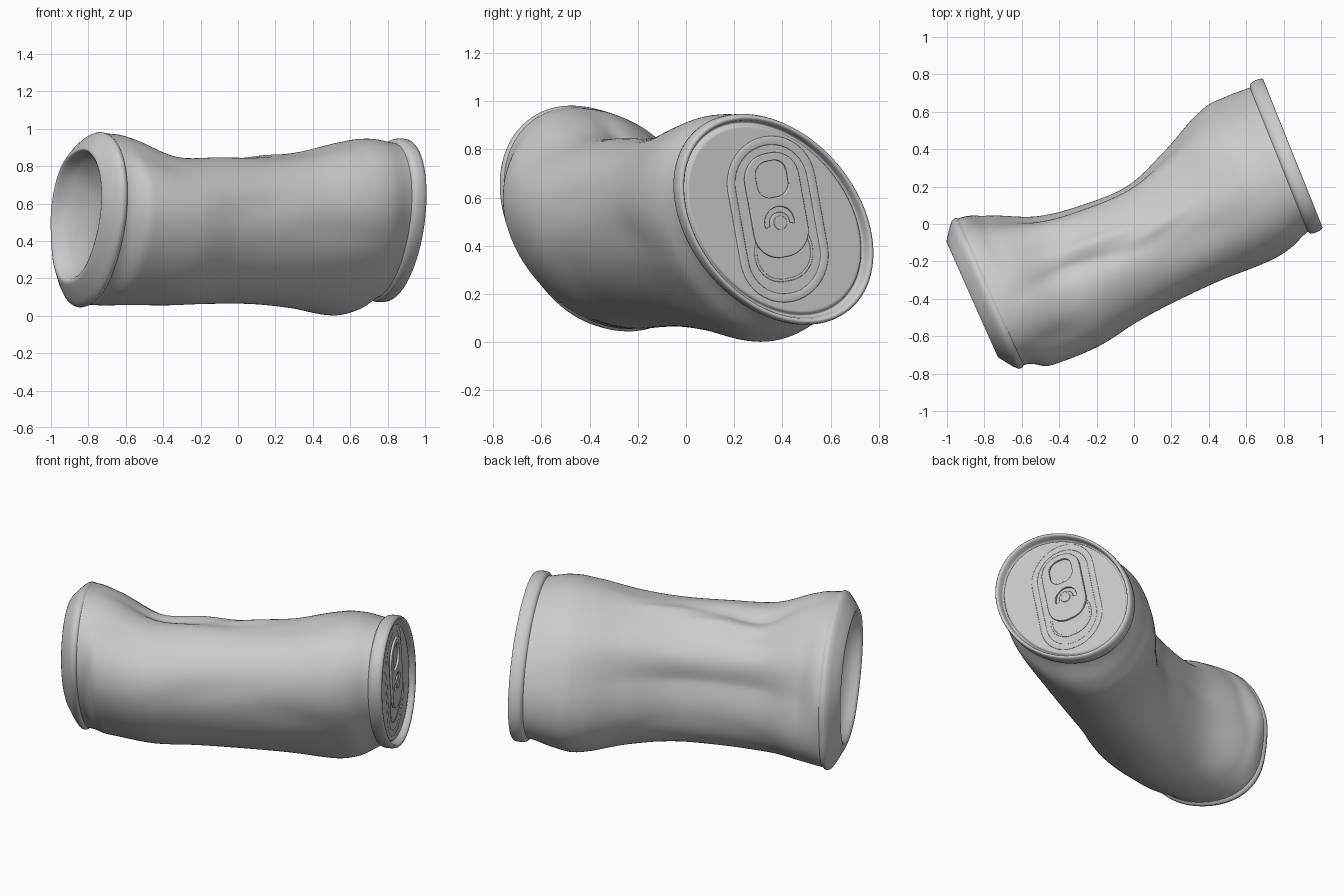
import bpy, bmesh, math
from math import sin, cos, pi, exp
from mathutils import Matrix, Vector

if "Cube" in bpy.data.objects:
    bpy.data.objects.remove(bpy.data.objects["Cube"])

# The can lies along AX; U is sideways across it, Z is up
AX, U, Z = Vector((.913, .407, 0)), Vector((-.407, .913, 0)), Vector((0, 0, 1))
N = 128


def place(a, t, r):
    u = r * cos(t)
    a += .038 * u * min(1, max(0, (a - .6) / .25))     # lid end is slightly skewed
    return AX * a + U * u + Z * (r * sin(t) + .51)


def oval(t):
    """Squashed circular section, long axis tilted 45 degrees."""
    return 1 / math.sqrt(cos(t + pi / 4) ** 2 / .257 + sin(t + pi / 4) ** 2 / .131)


def bump(t, centre, width):
    d = (t - centre + pi) % (2 * pi) - pi
    return exp(-(d / width) ** 2)


def bottom_oval(t):
    """Rounder section at the bottom end."""
    return (oval(t) + .04 * bump(t, 1.0, .6) + .012 * bump(t, 1.9, .4)
            - .05 * bump(t, 5.85, .45) + .014 * bump(t, 4.4, .5))


def cubic(p0, p1, p2, p3, f):
    return p1 + .5 * f * (p2 - p0 + f * (2 * p0 - 5 * p1 + 4 * p2 - p3
                                         + f * (3 * (p1 - p2) + p3 - p0)))


# Crushed wall: position along can, then width ratio at every 45 degrees
SECTIONS = [
    (-.86, (.96, 1.10, 1.06, 1.02, 1.05, 1.07, 1.07, .94)),
    (-.72, (.82, .99, 1.02, 1.02, 1.20, 1.19, 1.08, .90)),
    (-.45, (.52, .73, .70, .88, 1.25, 1.29, 1.09, .66)),
    (-.20, (.43, .63, .71, .86, 1.18, 1.25, 1.07, .56)),
    (.05, (.42, .63, .72, .86, 1.13, 1.23, 1.07, .55)),
    (.30, (.63, .79, .81, .90, 1.11, 1.20, 1.12, .74)),
    (.58, (.92, 1.0, .97, .98, 1.12, 1.15, 1.20, .98)),
    (.72, (.96, 1.0, 1.0, .99, 1.07, 1.10, 1.13, .98)),
    (.86, (.94, .94, .94, .94, .94, .94, .94, .94)),
]

# Creases: position, angle, half length, half angle, depth, slant
CREASES = [
    (-.35, 1.85, .32, .13, -.028, .25),
    (-.25, 1.55, .30, .12, .018, .25),
    (.12, 1.75, .17, .10, .015, -.5),
    (.30, 2.10, .28, .20, -.014, -.3),
    (-.62, 2.45, .16, .18, -.015, .6),
    (.45, 3.30, .22, .20, -.008, .4),
    (-.10, 3.00, .25, .18, -.010, -.3),
]


def wall_radius(a, t):
    k = max(i for i in range(len(SECTIONS) - 1) if SECTIONS[i][0] <= a + 1e-6)
    ang = t / (pi / 4)
    j = int(ang)
    vals = []
    for i in range(k - 1, k + 3):
        w = SECTIONS[min(max(i, 0), len(SECTIONS) - 1)][1]
        vals.append(cubic(*[w[(j + d) % 8] for d in (-1, 0, 1, 2)], ang - j))
    f = (a - SECTIONS[k][0]) / (SECTIONS[k + 1][0] - SECTIONS[k][0])
    r = oval(t) * cubic(*vals, f)
    for ca, ct, la, lt, depth, slant in CREASES:
        dt = t - ct - slant * (a - ca)
        r += depth * exp(-((a - ca) / la) ** 2 - (dt / lt) ** 2)
    # the wall closes smoothly onto the bottom bead
    g = min(1, max(0, (a + .86) / .12))
    g = g * g * (3 - 2 * g)
    return r * g + bottom_oval(t) * 1.02 * (1 - g)


def loft(name, rings, cap_ends=()):
    """Join rings of points into a skin; cap_ends lists rings to close."""
    bm = bmesh.new()
    vs = [[bm.verts.new(p) for p in ring] for ring in rings]
    for A, B in zip(vs, vs[1:]):
        for i in range(N):
            j = (i + 1) % N
            bm.faces.new((A[i], A[j], B[j], B[i]))
    for c in cap_ends:
        bm.faces.new(vs[c])
    bmesh.ops.recalc_face_normals(bm, faces=bm.faces)
    me = bpy.data.meshes.new(name)
    bm.to_mesh(me)
    bm.free()
    ob = bpy.data.objects.new(name, me)
    bpy.context.collection.objects.link(ob)
    me.shade_smooth()
    return ob


ANG = [2 * pi * i / N for i in range(N)]

# Crushed side wall
loft("can_wall", [[place(a, t, wall_radius(a, t)) for t in ANG]
                  for a in [-.86 + 1.72 * i / 90 for i in range(91)]])


def end_part(name, profile, section, lift=0):
    """Oval end piece from (scale, position) pairs."""
    loft(name, [[place(a, t, section(t) * s) + Z * lift * (1 - s) for t in ANG]
                for s, a in profile], [-1])


# Lid with rolled rim and countersunk panel
end_part("lid", [(.93, .845), (.965, .852), (.985, .862), (.993, .88), (.993, .905),
                 (.985, .922), (.97, .93), (.95, .93), (.935, .92), (.925, .895),
                 (.915, .882), (.90, .882), (.89, .893), (.875, .90), (.86, .90), (.02, .90)], oval)

# Bottom with bead, tapered foot and hollow dome
end_part("can_bottom", [(1.0, -.84), (1.02, -.846), (1.037, -.856), (1.043, -.868),
                        (1.03, -.882), (.98, -.902), (.89, -.93), (.82, -.95), (.795, -.955),
                        (.77, -.951), (.75, -.938), (.72, -.91), (.64, -.875), (.48, -.84),
                        (.3, -.815), (.15, -.805), (.02, -.80)], bottom_oval, .1)

# Frame of the lid panel: local x sideways, y along the tab, z outward
lu = (U + AX * .038).normalized()
frame = Matrix((lu, Z, lu.cross(Z))).transposed().to_4x4()
frame.translation = AX * .901 + Z * .51
frame = frame @ Matrix.Translation((.01, .03, 0)) @ Matrix.Rotation(math.radians(11), 4, 'Z')


def stadium(cx, cy, w, h, r, n=10):
    """Rounded rectangle outline."""
    pts = []
    for q, (sx, sy) in enumerate(((1, 1), (-1, 1), (-1, -1), (1, -1))):
        for i in range(n + 1):
            t = pi / 2 * (q + i / n)
            pts.append((cx + sx * (w / 2 - r) + r * cos(t), cy + sy * (h / 2 - r) + r * sin(t)))
    return pts


def outline(name, loops, lift, filled, extrude=0, bevel=0, flat=1):
    cu = bpy.data.curves.new(name, 'CURVE')
    cu.dimensions = '2D' if filled else '3D'
    cu.fill_mode = 'BOTH' if filled else 'FULL'
    cu.extrude, cu.bevel_depth, cu.bevel_resolution = extrude, bevel, 2
    for pts in loops:
        s = cu.splines.new('POLY')
        s.points.add(len(pts) - 1)
        for p, (x, y) in zip(s.points, pts):
            p.co = (x, y, 0, 1)
        s.use_cyclic_u = True
    ob = bpy.data.objects.new(name, cu)
    ob.matrix_world = frame @ Matrix.Translation((0, 0, lift)) @ Matrix.Diagonal((1, 1, flat, 1))
    bpy.context.collection.objects.link(ob)


# Pull tab with finger hole and crescent slot
arc = [math.radians(-15 + 210 * i / 20) for i in range(21)]
slot = [(.072 * cos(t), -.045 + .072 * sin(t)) for t in arc] + \
       [(.040 * cos(t), -.045 + .040 * sin(t)) for t in reversed(arc)]
outline("pull_tab", [stadium(0, .03, .235, .43, .105), stadium(0, .14, .15, .16, .06), slot],
        .012, True, .004, .004)

# Rivet, raised panel border and scored mouth
outline("rivet", [[(.026 * cos(t), -.045 + .026 * sin(t)) for t in ANG[::4]]], .014, True, .008, .003)
outline("panel_border", [stadium(0, -.03, .36, .66, .178)], -.001, False, 0, .018, .2)
outline("mouth_score", [stadium(0, -.17, .25, .23, .11)], -.001, False, 0, .006, .5)
